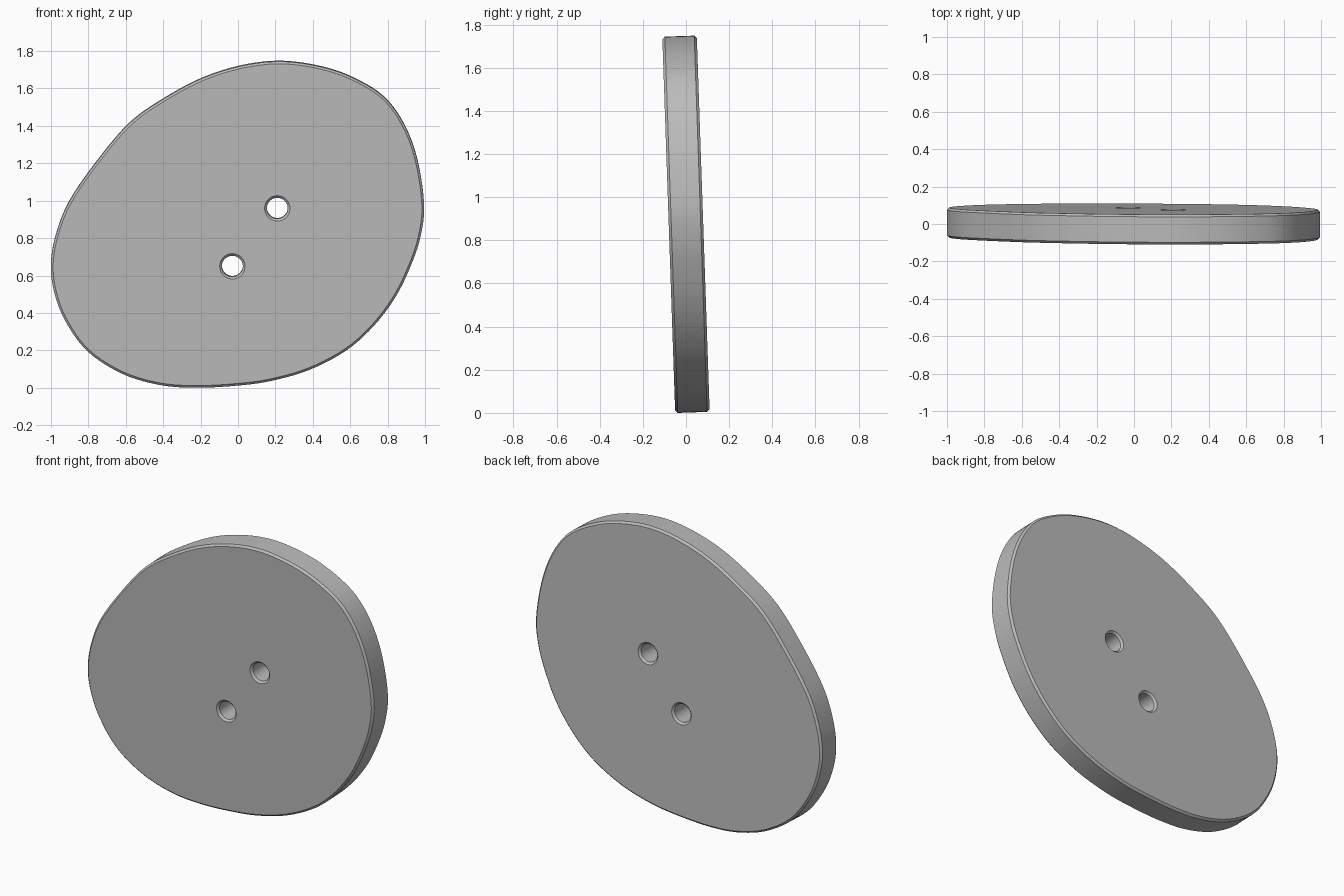
import bpy
import bmesh
import math
from mathutils import Matrix, Vector

default_cube = bpy.data.objects.get("Cube")
if default_cube:
    bpy.data.objects.remove(default_cube, do_unlink=True)

HALF_THICKNESS = 0.08
CHAMFER = 0.012
TILT = 0.0343
MID_HEIGHT = 0.875

# Rounded lopsided outline, clockwise from the top, as (x, z)
OUTLINE = [
    (.24, 1.75), (.45, 1.72), (.62, 1.66), (.78, 1.56), (.89, 1.41), (.96, 1.22),
    (.995, .98), (.975, .81), (.925, .66), (.845, .495), (.73, .34), (.58, .205),
    (.38, .10), (.17, .04), (-.02, .015), (-.23, .005), (-.42, .02), (-.62, .08),
    (-.805, .20), (-.925, .365), (-.985, .525), (-1, .675), (-.97, .835),
    (-.90, 1.005), (-.755, 1.215), (-.58, 1.42), (-.39, 1.555), (-.18, 1.665),
    (.035, 1.73),
]
HOLES = [(.21, .965), (-.03, .655)]
HOLE_RADIUS = 0.056


def smooth_loop(points, steps):
    """Closed smooth curve passing through the points."""
    pts = [Vector(p) for p in points]
    n = len(pts)
    result = []
    for i in range(n):
        a, b, c, d = (pts[(i + k) % n] for k in (-1, 0, 1, 2))
        for s in range(steps):
            t = s / steps
            result.append(b + (c - a) * t / 2
                          + (a * 2 - b * 5 + c * 4 - d) * t * t / 2
                          + (b * 3 - a - c * 3 + d) * t ** 3 / 2)
    return result


def circle(centre, radius, count):
    """Clockwise circle."""
    return [Vector((centre[0] + radius * math.sin(math.tau * i / count),
                    centre[1] + radius * math.cos(math.tau * i / count)))
            for i in range(count)]


def offset(loop, distance):
    """Move a clockwise loop outward by the distance."""
    result = []
    for i, p in enumerate(loop):
        along = (loop[(i + 1) % len(loop)] - loop[i - 1]).normalized()
        result.append(p + Vector((-along.y, along.x)) * distance)
    return result


def add_wall(bm, loop, cap_shift):
    """Chamfered wall through the plate; returns its front and back cap edges."""
    cap = offset(loop, cap_shift)
    inner = HALF_THICKNESS - CHAMFER
    levels = [(cap, -HALF_THICKNESS), (loop, -inner), (loop, inner), (cap, HALF_THICKNESS)]
    rings = [[bm.verts.new((p.x, y, p.y - MID_HEIGHT)) for p in pts] for pts, y in levels]
    n = len(loop)
    for low, high in zip(rings, rings[1:]):
        for i in range(n):
            j = (i + 1) % n
            bm.faces.new((low[i], low[j], high[j], high[i]))
    return [[bm.edges.get((ring[i], ring[(i + 1) % n])) for i in range(n)]
            for ring in (rings[0], rings[-1])]


# Plate rim and the two through holes
bm = bmesh.new()
front_edges, back_edges = add_wall(bm, smooth_loop(OUTLINE, 5), -CHAMFER)
for centre in HOLES:
    front, back = add_wall(bm, circle(centre, HOLE_RADIUS, 48), CHAMFER)
    front_edges += front
    back_edges += back

# Flat front and back faces around the holes
for edges in (front_edges, back_edges):
    bmesh.ops.triangle_fill(bm, use_beauty=True, use_dissolve=False, edges=edges)
bmesh.ops.recalc_face_normals(bm, faces=bm.faces)

# Lean the plate slightly forward and stand it on the ground
bm.transform(Matrix.Rotation(TILT, 4, 'X'))
lowest = min(v.co.z for v in bm.verts)
bm.transform(Matrix.Translation((0, 0, -lowest)))

mesh = bpy.data.meshes.new("cam_plate")
bm.to_mesh(mesh)
bm.free()
plate = bpy.data.objects.new("cam_plate", mesh)
bpy.context.collection.objects.link(plate)

# Plain grey metal
GREY = (0.5, 0.5, 0.5, 1)
grey = bpy.data.materials.new("plain grey")
grey.use_nodes = True
grey.diffuse_color = GREY
for node in grey.node_tree.nodes:
    if node.type == 'BSDF_PRINCIPLED':
        node.inputs["Base Color"].default_value = GREY
mesh.materials.append(grey)

bpy.ops.object.select_all(action='DESELECT')
plate.select_set(True)
bpy.context.view_layer.objects.active = plate
bpy.ops.object.shade_smooth_by_angle(angle=math.radians(30))
